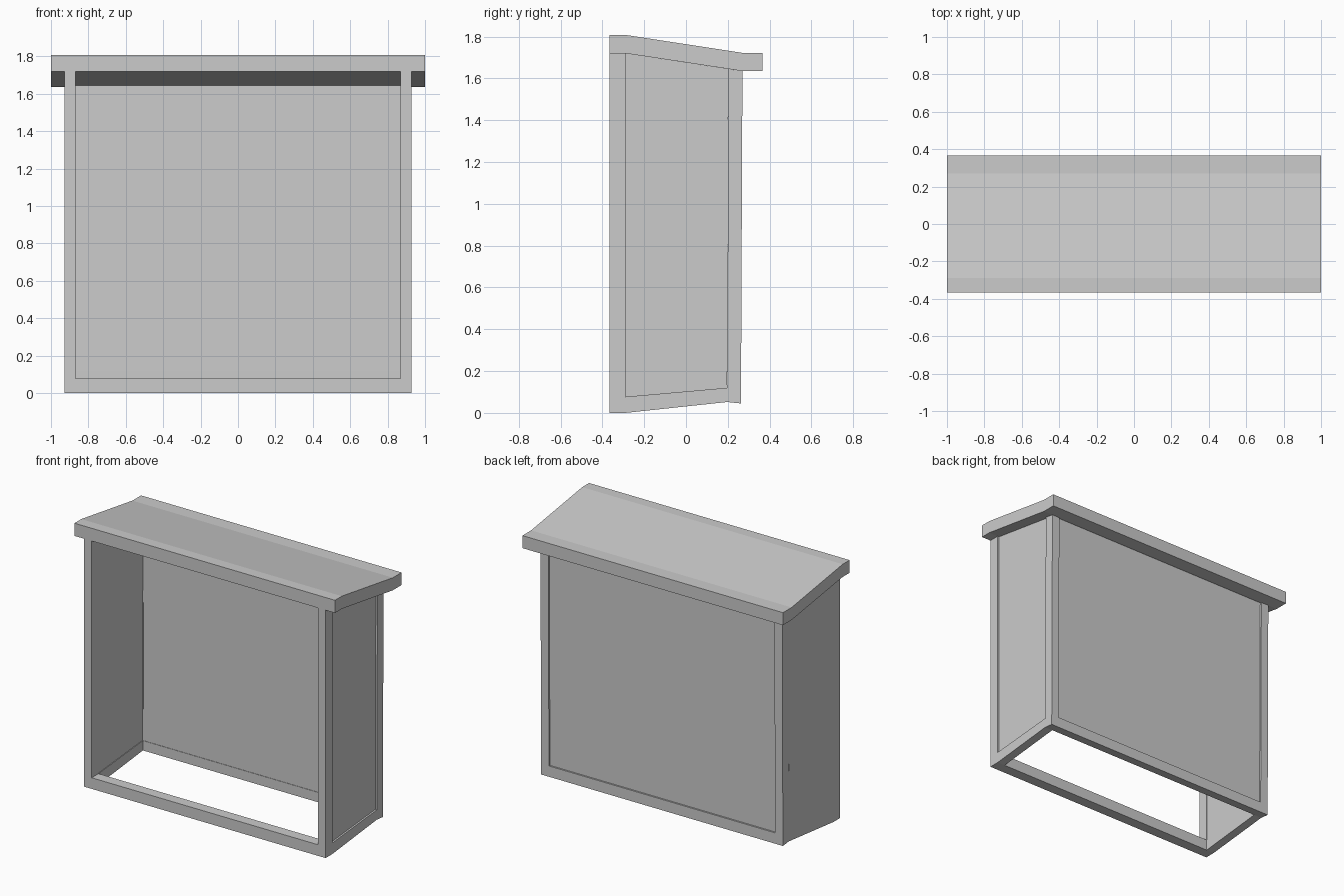
import bpy, bmesh

if "Cube" in bpy.data.objects:
    bpy.data.objects.remove(bpy.data.objects["Cube"])


def prism(name, profile, x0, x1):
    """Extrude a (y, z) profile along x from x0 to x1."""
    bm = bmesh.new()
    face = bm.faces.new([bm.verts.new((x0, y, z)) for y, z in profile])
    ext = bmesh.ops.extrude_face_region(bm, geom=[face])
    verts = [g for g in ext["geom"] if isinstance(g, bmesh.types.BMVert)]
    bmesh.ops.translate(bm, verts=verts, vec=(x1 - x0, 0, 0))
    bmesh.ops.recalc_face_normals(bm, faces=bm.faces)
    mesh = bpy.data.meshes.new(name)
    bm.to_mesh(mesh)
    bm.free()
    obj = bpy.data.objects.new(name, mesh)
    bpy.context.collection.objects.link(obj)
    return obj


OUT, INN = 0.928, 0.868   # outer and inner half widths of the frame

# Sloping roof slab with level front and back lips
prism("roof", [(-0.365, 1.72), (-0.29, 1.72), (0.27, 1.635), (0.365, 1.635),
               (0.365, 1.722), (0.27, 1.722), (-0.29, 1.808), (-0.365, 1.808)], -1, 1)

# Frame posts and sloping bottom side rails
for side, a, b in (("left", -OUT, -INN), ("right", INN, OUT)):
    prism(side + "_front_post", [(-0.365, 0), (-0.29, 0), (-0.29, 1.72), (-0.365, 1.72)], a, b)
    prism(side + "_back_post", [(0.197, 0.052), (0.263, 0.045), (0.27, 1.635), (0.203, 1.645)], a, b)
    prism(side + "_bottom_rail", [(-0.29, 0), (0.197, 0.052), (0.197, 0.12), (-0.29, 0.077)], a, b)

# Front and back bottom rails
prism("front_rail", [(-0.365, 0), (-0.29, 0), (-0.29, 0.077), (-0.365, 0.077)], -INN, INN)
prism("back_rail", [(0.197, 0.052), (0.263, 0.045), (0.263, 0.12), (0.197, 0.12)], -INN, INN)

# Wall panels set into the frame; the left one sits flush with the outside
side_profile = [(-0.29, 0.077), (0.197, 0.12), (0.203, 1.645), (-0.29, 1.72)]
prism("right_panel", side_profile, INN + 0.002, OUT - 0.012)
prism("left_panel", side_profile, -OUT, -INN - 0.004)
prism("back_panel", [(0.2, 0.12), (0.252, 0.12), (0.259, 1.637), (0.206, 1.645)], -INN, INN)
